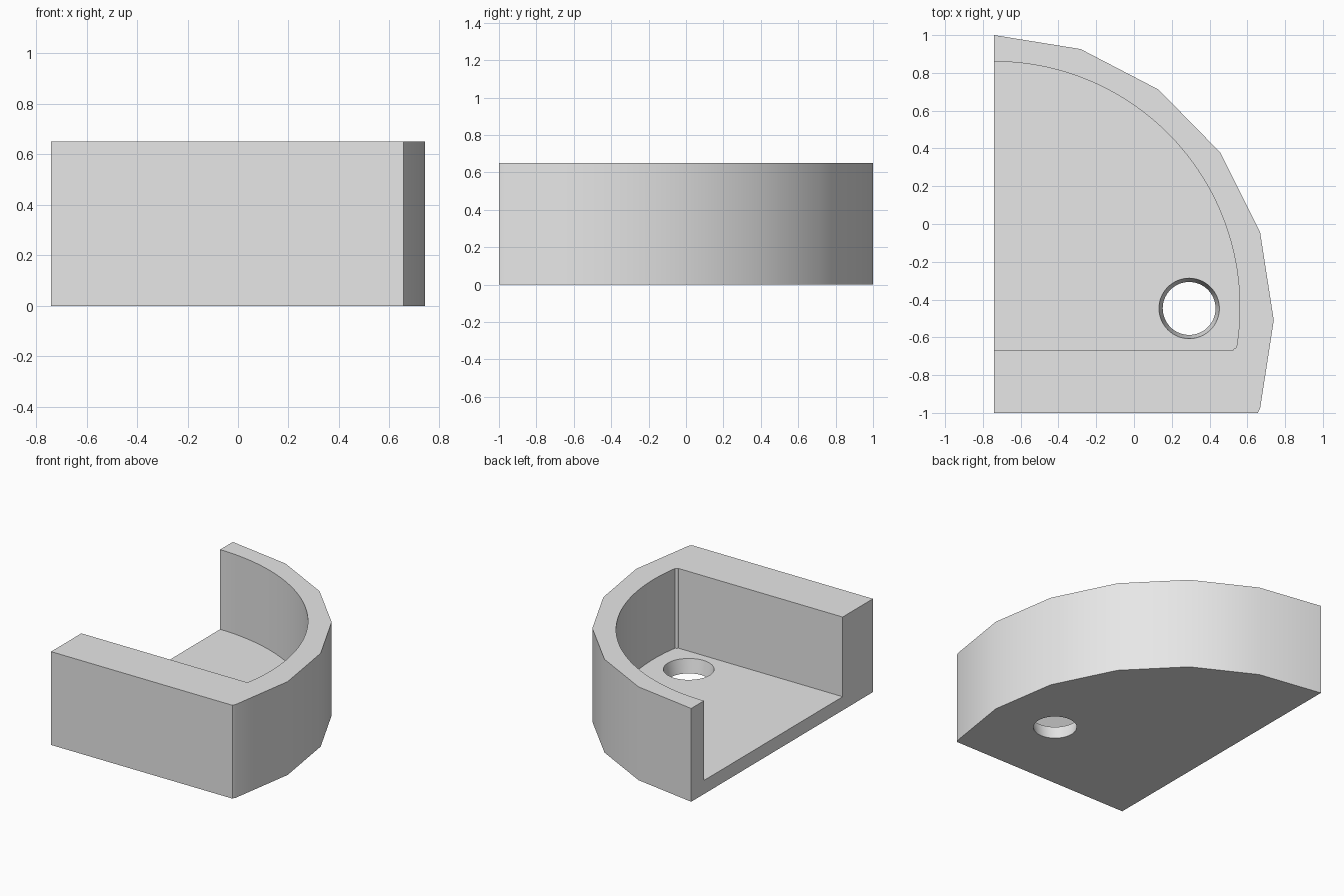
import bpy, bmesh
from math import sin, cos, pi, radians

HEIGHT, FLOOR = 0.65, 0.095
LEFT = -0.74

if "Cube" in bpy.data.objects:
    bpy.data.objects.remove(bpy.data.objects["Cube"], do_unlink=True)

grey = bpy.data.materials.new("light_grey")
grey.use_nodes = True
colour = (0.8, 0.8, 0.8, 1)
grey.diffuse_color = colour
grey.node_tree.nodes["Principled BSDF"].inputs["Base Color"].default_value = colour


def arc(cx, cy, rx, ry, start, end, steps):
    angles = [radians(start + (end - start) * i / steps) for i in range(steps + 1)]
    return [(cx + rx * cos(a), cy + ry * sin(a)) for a in angles]


def loft(name, bottom, top, z0, z1):
    """Closed solid between two matching outlines."""
    bm = bmesh.new()
    low = [bm.verts.new((x, y, z0)) for x, y in bottom]
    high = [bm.verts.new((x, y, z1)) for x, y in top]
    n = len(low)
    bm.faces.new(low[::-1])
    bm.faces.new(high)
    for i in range(n):
        j = (i + 1) % n
        bm.faces.new((low[i], low[j], high[j], high[i]))
    bmesh.ops.recalc_face_normals(bm, faces=bm.faces)
    mesh = bpy.data.meshes.new(name)
    bm.to_mesh(mesh)
    bm.free()
    obj = bpy.data.objects.new(name, mesh)
    mesh.materials.append(grey)
    bpy.context.collection.objects.link(obj)
    return obj


# Faceted outer body: part of a twenty-sided outline, cut flat at front and left
outline = [(LEFT, -1), (0.656, -1)] + arc(LEFT, -0.51, 1.48, 1.51, -18, 90, 6)
body = loft("quarter_round_tray", outline, outline, 0, HEIGHT)

# Round cavity, open at the left side and at the top
cavity = [(LEFT - 0.2, -0.667), (0.525, -0.667), (0.53, -0.66)]
cavity += arc(LEFT, -0.44, 1.30, 1.30, -9.5, 90, 48) + [(LEFT - 0.2, 0.86)]
cavity_cutter = loft("cavity_cutter", cavity, cavity, FLOOR, HEIGHT + 0.2)

# Tapered hole through the floor
hole_low = arc(0.292, -0.447, 0.119, 0.119, 0, 354.375, 63)
hole_high = arc(0.292, -0.447, 0.182, 0.182, 0, 354.375, 63)
hole_cutter = loft("hole_cutter", hole_low, hole_high, -0.1, 0.2)

bpy.ops.object.select_all(action="DESELECT")
body.select_set(True)
bpy.context.view_layer.objects.active = body
for cutter in (cavity_cutter, hole_cutter):
    cutter.hide_render = True
    mod = body.modifiers.new("cut", "BOOLEAN")
    mod.operation = "DIFFERENCE"
    mod.solver = "EXACT"
    mod.object = cutter
    bpy.ops.object.modifier_apply(modifier=mod.name)
    bpy.data.objects.remove(cutter, do_unlink=True)

bpy.ops.object.shade_smooth_by_angle(angle=radians(30))
